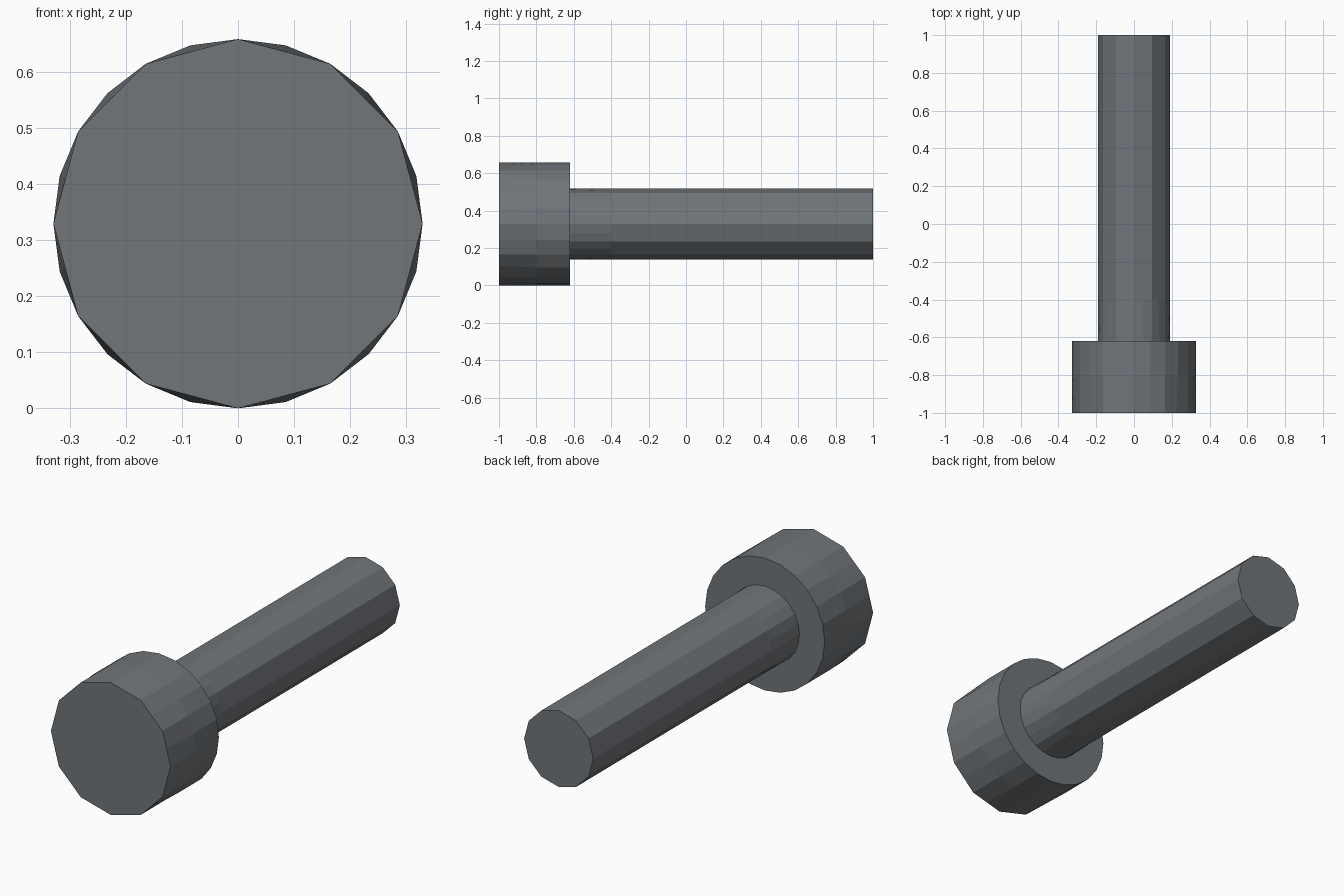
import bpy, bmesh
from math import pi, sin, cos

if "Cube" in bpy.data.objects:
    bpy.data.objects.remove(bpy.data.objects["Cube"])

SIDES = 24
AXIS_Z = 0.329


def ring(bm, y, radius, coarse):
    """24-point ring; a coarse one has every second point on the chord, giving a 12-gon."""
    verts = []
    for i in range(SIDES):
        a = 2 * pi * i / SIDES
        r = radius * cos(2 * pi / SIDES) if coarse and i % 2 else radius
        verts.append(bm.verts.new((r * sin(a), y, AXIS_Z + r * cos(a))))
    return verts


def loft(name, stations, material):
    bm = bmesh.new()
    rings = [ring(bm, *s) for s in stations]
    for a, b in zip(rings, rings[1:]):
        for i in range(SIDES):
            j = (i + 1) % SIDES
            bm.faces.new((a[i], a[j], b[j], b[i]))
    # flat end caps
    bm.faces.new(rings[0])
    bm.faces.new(rings[-1])
    bmesh.ops.recalc_face_normals(bm, faces=bm.faces)
    mesh = bpy.data.meshes.new(name)
    bm.to_mesh(mesh)
    bm.free()
    mesh.materials.append(material)
    obj = bpy.data.objects.new(name, mesh)
    bpy.context.collection.objects.link(obj)
    return obj


# Dark steel
steel = bpy.data.materials.new("dark_steel")
steel.diffuse_color = (0.165, 0.18, 0.195, 1)
steel.use_nodes = True
steel.node_tree.nodes["Principled BSDF"].inputs["Base Color"].default_value = steel.diffuse_color

# Cap-head bolt: 12-sided ends blending into rounder rings at the shoulder
loft("cap_head_bolt", [
    (-1.00, 0.329, True),    # head front
    (-0.80, 0.329, False),   # head middle
    (-0.62, 0.329, False),   # head back rim
    (-0.62, 0.190, False),   # shaft root
    (-0.40, 0.190, True),    # shaft
    (0.85, 0.190, True),
    (1.00, 0.190, True),     # shaft tip
], steel)
